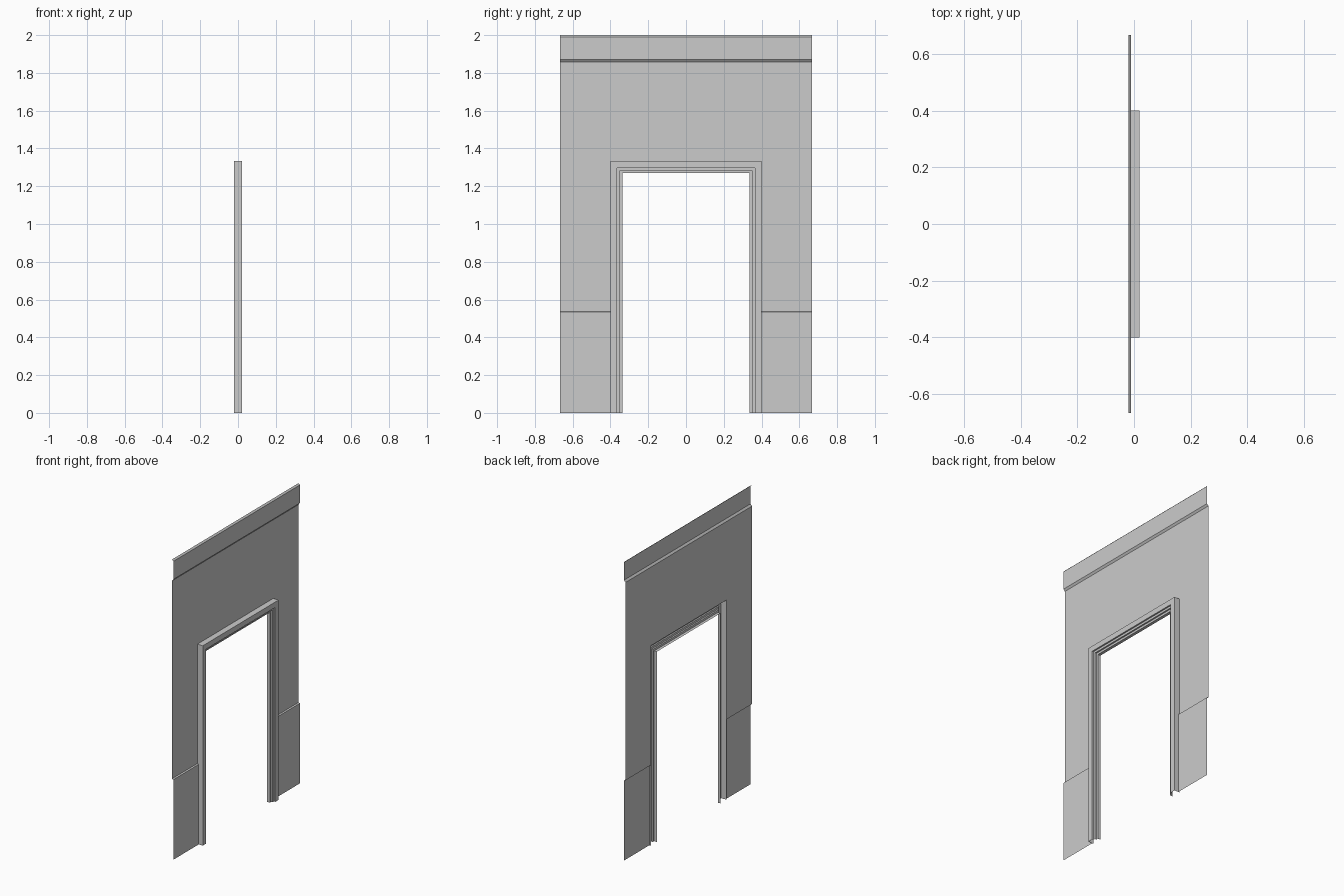
import bpy

cube = bpy.data.objects.get("Cube")
if cube:
    bpy.data.objects.remove(cube, do_unlink=True)

grey = bpy.data.materials.new("plain_grey")
grey.use_nodes = True
colour = (0.6, 0.6, 0.6, 1)
grey.diffuse_color = colour
grey.node_tree.nodes["Principled BSDF"].inputs["Base Color"].default_value = colour

HALF_WIDTH, HEIGHT = 0.667, 2.0
DOOR_HALF, DOOR_TOP = 0.4, 1.333
BACK, FRONT = -0.02, -0.01


def loft(name, rows):
    """Skin quads between equally long rows of points."""
    n = len(rows[0])
    verts = [p for row in rows for p in row]
    faces = [(r * n + c, r * n + c + 1, (r + 1) * n + c + 1, (r + 1) * n + c)
             for r in range(len(rows) - 1) for c in range(n - 1)]
    mesh = bpy.data.meshes.new(name)
    mesh.from_pydata(verts, [], faces)
    mesh.materials.append(grey)
    obj = bpy.data.objects.new(name, mesh)
    bpy.context.collection.objects.link(obj)
    return obj


def wall_sheet(name, profile, y0, y1):
    """Extrude an (x, z) profile along y as an open sheet."""
    return loft(name, [[(x, y0, z), (x, y1, z)] for x, z in profile])


# Wall beside the doorway, with a projecting lower panel and its ledge
side = [(FRONT, 0), (FRONT, 0.534), (BACK, 0.537), (BACK, DOOR_TOP)]
wall_sheet("wall_side_front", side, -HALF_WIDTH, -DOOR_HALF)
wall_sheet("wall_side_back", side, DOOR_HALF, HALF_WIDTH)

# Wall above the doorway, with a projecting band and chamfered top lip
upper = [(BACK, DOOR_TOP), (BACK, 1.857), (FRONT, 1.87), (FRONT, 1.99), (BACK, HEIGHT)]
wall_sheet("wall_upper", upper, -HALF_WIDTH, HALF_WIDTH)

# Stepped door surround: (inset from outer edge, x), inner edge to outer edge
section = [(0.064, BACK), (0.064, 0), (0.05, 0), (0.05, 0.01),
           (0.036, 0.01), (0.036, 0.02), (0, 0.02), (0, BACK)]
rows = []
for inset, x in section:
    y, z = DOOR_HALF - inset, DOOR_TOP - inset
    rows.append([(x, -y, 0), (x, -y, z), (x, y, z), (x, y, 0)])
loft("door_frame", rows)
